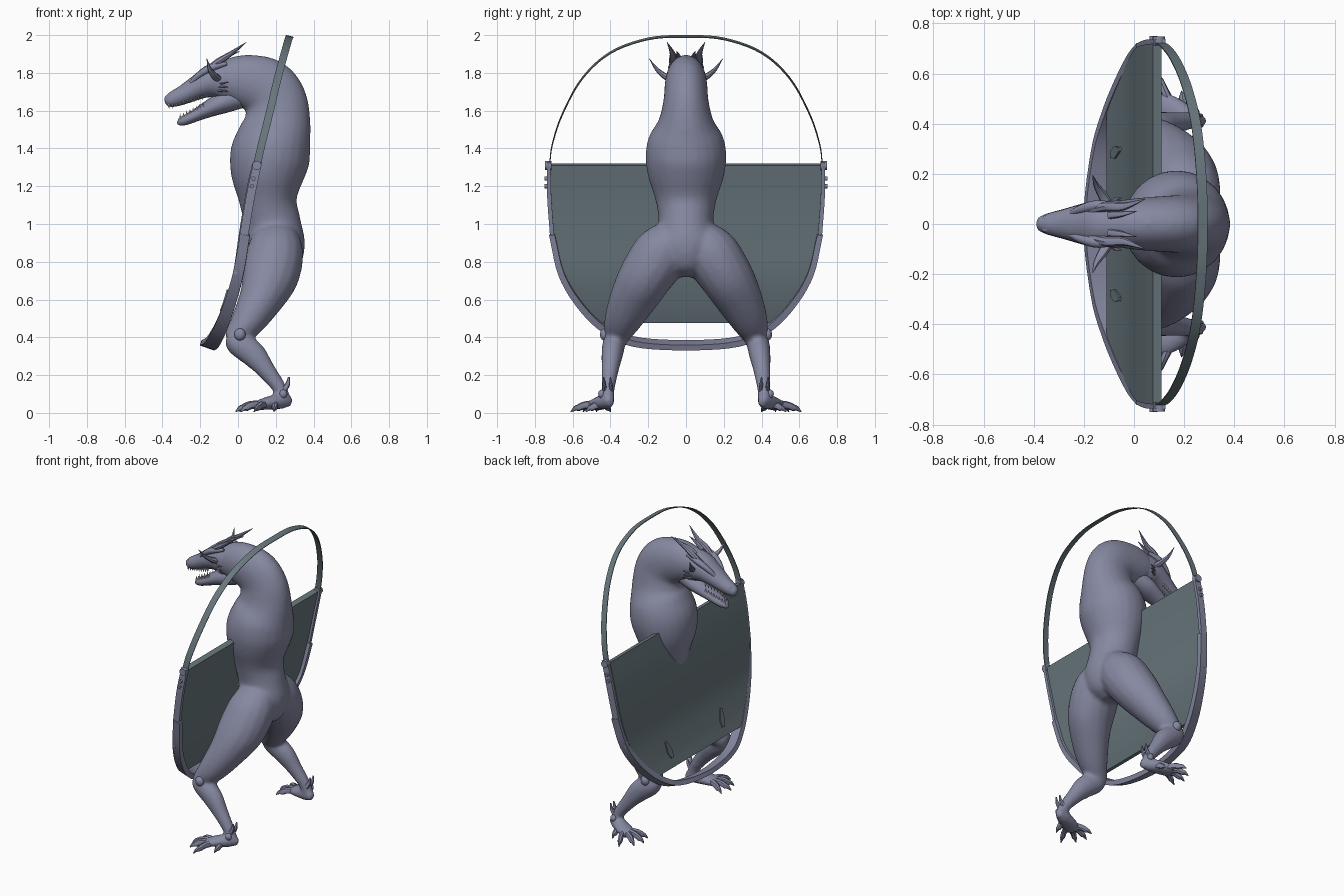
import bpy, bmesh, math
from mathutils import Vector, Matrix

def mat(name, rgb):
    m = bpy.data.materials.new(name)
    m.diffuse_color = (*rgb, 1)
    return m

SKIN = mat("violet grey", (0.24, 0.25, 0.36))
STEEL = mat("teal steel", (0.14, 0.185, 0.205))
BONE = mat("tooth ivory", (0.72, 0.70, 0.62))
Y, X = (0, 1, 0), (1, 0, 0)

def smooth_path(pts, k=4):
    """Catmull-Rom through rows of numbers."""
    v = [Vector(p) for p in pts]
    out = []
    for i in range(len(v) - 1):
        a = v[i - 1] if i else 2 * v[0] - v[1]
        b, c = v[i], v[i + 1]
        d = v[i + 2] if i + 2 < len(v) else 2 * c - b
        for j in range(k):
            t = j / k
            out.append(0.5 * (2 * b + (c - a) * t + (2 * a - 5 * b + 4 * c - d) * t * t
                              + (3 * b - a - 3 * c + d) * t ** 3))
    return out + [v[-1]]

def loft(bm, rows, ref=Y, n=16, s=1, k=4):
    """Rows are x, y, z, half width along ref, half depth. s=-1 mirrors in y."""
    rows = smooth_path([Vector(r) for r in rows], k)
    cs = [Vector((r[0], r[1], r[2])) for r in rows]
    rings = []
    box = n == 4
    for i, r in enumerate(rows):
        t = (cs[min(i + 1, len(cs) - 1)] - cs[max(i - 1, 0)]).normalized()
        w = Vector(ref)
        w = (w - t * w.dot(t)).normalized()
        d = t.cross(w)
        ring = []
        for j in range(n):
            a = 2 * math.pi * (j + 0.5 * box) / n
            f = math.sqrt(2) if box else 1
            p = cs[i] + w * (math.cos(a) * max(r[3], .0005) * f) + d * (math.sin(a) * max(r[4], .0005) * f)
            ring.append(bm.verts.new((p.x, p.y * s, p.z)))
        rings.append(ring)
    for a, b in zip(rings, rings[1:]):
        for j in range(n):
            bm.faces.new((a[j], a[(j + 1) % n], b[(j + 1) % n], b[j]))
    bm.faces.new(rings[0])
    bm.faces.new(rings[-1])

def finish(bm, name, m, angle=40):
    bmesh.ops.recalc_face_normals(bm, faces=bm.faces[:])
    me = bpy.data.meshes.new(name)
    bm.to_mesh(me)
    bm.free()
    for p in me.polygons:
        p.use_smooth = True
    me.set_sharp_from_angle(angle=math.radians(angle))
    me.materials.append(m)
    ob = bpy.data.objects.new(name, me)
    bpy.context.collection.objects.link(ob)
    return ob

# Body: torso, bent neck and legs fused into one skin
bm = bmesh.new()
loft(bm, [(.2, 0, .72, .05, .05), (.2, 0, .77, .12, .12), (.2, 0, .88, .175, .155),
          (.183, 0, 1, .145, .15), (.16, 0, 1.12, .16, .152), (.157, 0, 1.25, .2, .194),
          (.17, 0, 1.36, .214, .212), (.193, 0, 1.46, .197, .195), (.21, 0, 1.55, .145, .174),
          (.2, 0, 1.65, .12, .165), (.15, 0, 1.72, .114, .16), (.06, 0, 1.752, .108, .146),
          (-.02, 0, 1.76, .1, .128), (-.09, 0, 1.758, .088, .098)], n=24)
for s in (1, -1):
    loft(bm, [(.2, .06, .98, .07, .09), (.2, .09, .92, .12, .13), (.195, .135, .84, .15, .152),
              (.17, .215, .72, .143, .15), (.12, .282, .6, .125, .118), (.045, .342, .475, .095, .088),
              (-.03, .375, .385, .058, .055)], s=s)
    loft(bm, [(-.055, .375, .4, .045, .035), (-.01, .38, .375, .06, .066), (.075, .39, .315, .058, .07),
              (.15, .402, .225, .046, .05), (.22, .412, .13, .036, .038),
              (.25, .415, .06, .034, .034)], s=s)
    loft(bm, [(.285, .4, .06, .02, .025), (.23, .42, .062, .042, .042), (.15, .455, .05, .058, .034),
              (.09, .485, .035, .055, .024)], s=s)
body = finish(bm, "body", SKIN, 180)
r = body.modifiers.new("fuse", 'REMESH')
r.mode, r.voxel_size, r.use_smooth_shade = 'VOXEL', .012, True
sm = body.modifiers.new("soften", 'SMOOTH')
sm.factor, sm.iterations = .5, 10

# Toes with claws, and heel spurs
bm = bmesh.new()
for s in (1, -1):
    for bx, by, tx, ty in ((.11, .44, .01, .40), (.1, .46, -.012, .475), (.1, .49, .015, .545),
                           (.14, .49, .085, .61), (.2, .44, .19, .53)):
        P = lambda f: (bx + (tx - bx) * f, by + (ty - by) * f)
        loft(bm, [(*P(0), .045, .02, .022), (*P(.4), .04, .017, .02), (*P(.65), .028, .016, .018),
                  (*P(.8), .024, .011, .013), (*P(1), .006, .002, .003)], n=8, s=s,
             ref=Y if by + .08 > ty else X, k=3)
    for dy in (-.02, .015):
        loft(bm, [(.24, .415 + dy, .12, .012, .018), (.262, .418 + dy, .15, .009, .013),
                  (.27, .42 + dy, .19, .003, .005)], n=8, s=s)
finish(bm, "toes", SKIN)

# Knee and ankle caps
bm = bmesh.new()
for s in (1, -1):
    for c, q in (((.01, .43, .415), .03), ((.24, .447, .1), .021)):
        m = Matrix.Translation((c[0], c[1] * s, c[2])) @ Matrix.Diagonal((1, .85, 1.1, 1))
        bmesh.ops.create_uvsphere(bm, u_segments=16, v_segments=10, radius=q, matrix=m)
finish(bm, "joint_caps", SKIN)

# Head: skull with snout, lower jaw, brow and nostril ridges
bm = bmesh.new()
loft(bm, [(.02, 0, 1.755, .08, .11), (-.05, 0, 1.76, .093, .114), (-.13, 0, 1.757, .096, .094),
          (-.2, 0, 1.73, .083, .068), (-.28, 0, 1.688, .06, .052), (-.345, 0, 1.66, .042, .041),
          (-.378, 0, 1.648, .026, .026), (-.387, 0, 1.645, .005, .005)])
loft(bm, [(.02, 0, 1.68, .065, .065), (-.08, 0, 1.643, .08, .058), (-.16, 0, 1.607, .068, .044),
          (-.23, 0, 1.572, .05, .032), (-.28, 0, 1.55, .036, .027), (-.312, 0, 1.54, .02, .018),
          (-.322, 0, 1.54, .004, .004)])
for s in (1, -1):
    loft(bm, [(-.27, .035, 1.725, .008, .008), (-.21, .06, 1.785, .018, .016),
              (-.14, .075, 1.828, .02, .02), (-.06, .07, 1.85, .01, .01)], n=8, s=s)
    loft(bm, [(-.37, .016, 1.662, .006, .006), (-.35, .022, 1.685, .012, .012),
              (-.31, .02, 1.7, .006, .006)], n=8, s=s)
finish(bm, "head", SKIN, 70)

# Swept horns, ear fins and cheek spikes
bm = bmesh.new()
for s in (1, -1):
    loft(bm, [(-.19, .05, 1.79, .015, .014), (-.11, .07, 1.855, .02, .018), (-.04, .07, 1.9, .016, .013),
              (.045, .1, 1.963, .001, .001)], n=8, s=s)
    loft(bm, [(-.1, .035, 1.855, .016, .012), (-.05, .04, 1.89, .012, .009),
              (.01, .05, 1.915, .001, .001)], n=8, s=s)
    loft(bm, [(-.1, .07, 1.765, .022, .022), (-.125, .115, 1.785, .02, .016), (-.15, .155, 1.82, .012, .01),
              (-.165, .195, 1.875, .001, .001)], ref=X, n=8, s=s)
    for z, tz in ((1.745, 1.752), (1.725, 1.725), (1.705, 1.7)):
        loft(bm, [(-.1, .078, z, .012, .007), (-.075, .098, z, .008, .005),
                  (-.05, .104, tz, .001, .001)], n=6, s=s, k=2)
finish(bm, "horns_and_fins", SKIN)

# Teeth
bm = bmesh.new()
def tooth(x, y, z, up, h):
    m = Matrix.Translation((x, y, z)) @ Matrix.Rotation(0 if up else math.pi, 4, 'X')
    bmesh.ops.create_cone(bm, cap_ends=True, segments=6, radius1=.007, radius2=.0005, depth=h, matrix=m)
for s in (1, -1):
    for i in range(10):
        f = i / 9
        tooth(-.365 + .175 * f, s * (.02 + .038 * f), 1.622 + .046 * f, False, .03 if i == 1 else .024)
    for i in range(8):
        f = i / 7
        tooth(-.306 + .12 * f, s * (.015 + .036 * f), 1.571 + .062 * f, True, .03 if i == 0 else .022)
finish(bm, "teeth", BONE)

# Shield plate: one bent sheet clipped to a U outline
edge = smooth_path([(.1, .725, 1.31), (.065, .72, 1.15), (.03, .705, .94), (0, .655, .74),
                    (-.045, .56, .58), (-.085, .455, .475)], 5)
bm = bmesh.new()
grid = []
for e in edge:
    x0, w = e.x, e.y - .005
    grid.append([bm.verts.new((x0 + dx, w * q, e.z + .01 * (dx < 0)))
                 for dx, q in ((.01, 1), (.01, -1), (-.025, -1), (-.025, 1))])
for a, b in zip(grid, grid[1:]):
    for j in range(4):
        bm.faces.new((a[j], a[(j + 1) % 4], b[(j + 1) % 4], b[j]))
bm.faces.new(grid[0])
bm.faces.new(grid[-1])
finish(bm, "shield_plate", STEEL, 30)

# Small angled vent plates on the shield front
bm = bmesh.new()
for s in (1, -1):
    loft(bm, [(-.092, s * .275, .54, .004, .012), (-.077, s * .285, .58, .004, .024),
              (-.056, s * .3, .65, .004, .008)], ref=(1, 0, -.35), n=4, k=1)
finish(bm, "vent_plates", STEEL, 30)

def both(half):
    return half + [(p[0], -p[1], *p[2:]) for p in half[-2::-1]]

# Shield rim: thick lower sleeve, slimmer upper arms
bm = bmesh.new()
loft(bm, both([(.038, .709, .945, .026, .015), (.002, .66, .74, .028, .016), (-.043, .565, .58, .031, .017),
               (-.09, .44, .455, .035, .017), (-.132, .28, .378, .038, .016),
               (-.16, 0, .358, .04, .015)]), ref=(1, 0, -.35), n=4, k=5)
for s in (1, -1):
    loft(bm, [(.105, .727, 1.33, .022, .01), (.067, .724, 1.15, .023, .011),
              (.03, .708, .93, .023, .011)], ref=(1, 0, -.3), n=4, s=s)
finish(bm, "shield_rim", SKIN, 35)

# Hinge bolts and rivets
bm = bmesh.new()
for s in (1, -1):
    for x, y, z, q, h in ((.1, .73, 1.31, .024, .034), (.082, .735, 1.24, .011, .03),
                          (.073, .735, 1.2, .011, .03), (-.012, .655, .745, .01, .045)):
        m = Matrix.Translation((x, y * s, z)) @ Matrix.Rotation(math.pi / 2, 4, 'X')
        bmesh.ops.create_cone(bm, cap_ends=True, segments=16, radius1=q, radius2=q, depth=h, matrix=m)
finish(bm, "hinge_bolts", SKIN)

# Thin hoop over the head
bm = bmesh.new()
loft(bm, both([(.1, .722, 1.31, .02, .0025), (.125, .708, 1.42, .02, .0025), (.165, .655, 1.58, .02, .0025),
               (.21, .55, 1.77, .02, .0025), (.247, .4, 1.907, .02, .0025), (.268, .2, 1.98, .02, .0025),
               (.274, 0, 1.993, .02, .0025)]), ref=(1, 0, -.25), n=4, k=5)
finish(bm, "hoop", STEEL, 35)
